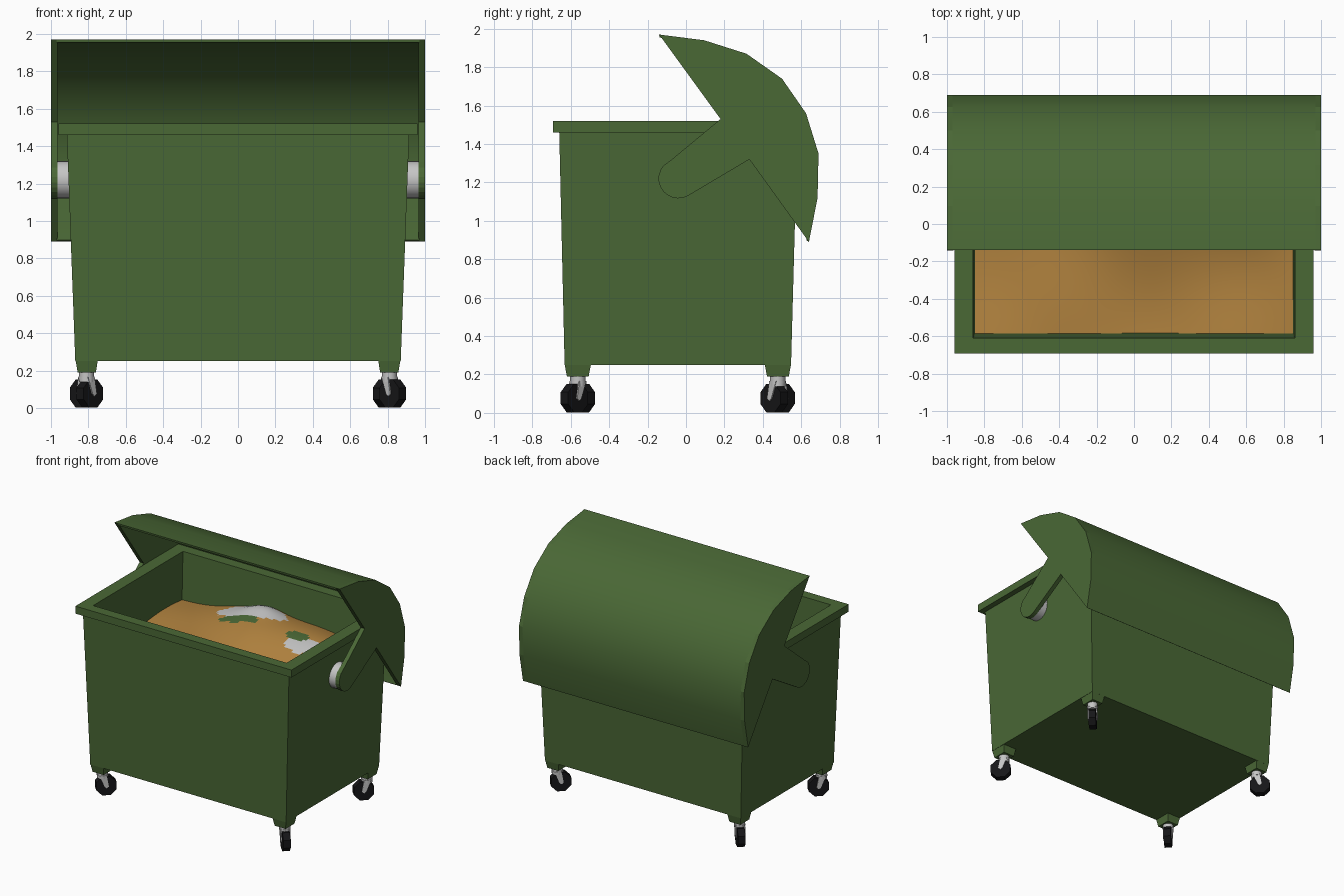
import bpy, bmesh, math
from mathutils import Matrix, Vector

if "Cube" in bpy.data.objects:
    bpy.data.objects.remove(bpy.data.objects["Cube"])


def material(name, rgb):
    m = bpy.data.materials.new(name)
    m.diffuse_color = (*rgb, 1)
    m.use_nodes = True
    m.node_tree.nodes["Principled BSDF"].inputs["Base Color"].default_value = m.diffuse_color
    return m


GREEN = material("bin green", (0.068, 0.138, 0.036))
GREY = material("metal grey", (0.56, 0.56, 0.56))
BLACK = material("rubber black", (0.008, 0.008, 0.009))
ORANGE = material("rubbish orange", (0.45, 0.23, 0.05))


def finish(name, bm, mats, angle=None, recalc=True):
    if recalc:
        bmesh.ops.recalc_face_normals(bm, faces=bm.faces)
    me = bpy.data.meshes.new(name)
    bm.to_mesh(me)
    bm.free()
    ob = bpy.data.objects.new(name, me)
    bpy.context.collection.objects.link(ob)
    for m in mats:
        me.materials.append(m)
    if angle:
        bpy.ops.object.select_all(action='DESELECT')
        ob.select_set(True)
        bpy.context.view_layer.objects.active = ob
        bpy.ops.object.shade_smooth_by_angle(angle=math.radians(angle))
    return ob


def rings(name, levels, mat):
    """Rectangular loops (x0, x1, y0, y1, z) joined in order, capped at both ends."""
    bm = bmesh.new()
    loops = [[bm.verts.new(p) for p in ((a, c, z), (b, c, z), (b, d, z), (a, d, z))]
             for a, b, c, d, z in levels]
    for lo, hi in zip(loops, loops[1:]):
        for i in range(4):
            j = (i + 1) % 4
            bm.faces.new((lo[i], lo[j], hi[j], hi[i]))
    bm.faces.new(loops[0])
    bm.faces.new(loops[-1])
    return finish(name, bm, [mat])


def prism(name, pts, x0, x1, mat, angle=None, matrix=None):
    """Profile in (y, z) extruded along x."""
    bm = bmesh.new()
    f = bm.faces.new([bm.verts.new((x0, y, z)) for y, z in pts])
    ext = bmesh.ops.extrude_face_region(bm, geom=[f])
    vs = [v for v in ext['geom'] if isinstance(v, bmesh.types.BMVert)]
    bmesh.ops.translate(bm, verts=vs, vec=(x1 - x0, 0, 0))
    if matrix:
        bm.transform(matrix)
    return finish(name, bm, [mat], angle)


def cylinder(name, r, depth, sides, matrix, mat, angle=None):
    bm = bmesh.new()
    bmesh.ops.create_cone(bm, cap_ends=True, segments=sides, radius1=r, radius2=r,
                          depth=depth, matrix=matrix)
    return finish(name, bm, [mat], angle)


# Container with thick rim and hollow inside
rings("container", [(-.87, .87, -.632, .547, .25), (-.915, .915, -.66, .58, 1.46),
                    (-.96, .96, -.692, .615, 1.46), (-.96, .96, -.692, .615, 1.52),
                    (-.86, .86, -.61, .53, 1.52), (-.83, .83, -.53, .45, .30)], GREEN)

# Rubbish heap: lumpy sheet with pale and green patches


def heap(x, y):
    z = 1.13 + 0.17 * math.exp(-((x - .05) / .55) ** 2 - ((y - .32) / .42) ** 2)
    z += 0.07 * math.exp(-((x - .65) / .3) ** 2 - ((y - .2) / .35) ** 2)
    z += 0.05 * math.exp(-((x + .08) / .16) ** 2 - ((y - .44) / .13) ** 2)
    return z + 0.014 * math.sin(7 * x + 1) * math.cos(6 * y + 2 * x)


bm = bmesh.new()
NX, NY = 64, 44
grid = []
for i in range(NX + 1):
    x = -.857 + 1.714 * i / NX
    col = []
    for j in range(NY + 1):
        y = -.60 + 1.12 * j / NY
        col.append(bm.verts.new((x, y, heap(x, y))))
    grid.append(col)
PATCHES = [(-.17, .25, .18, .05, 2), (.36, .24, .09, .06, 2),
           (-.15, .40, .30, .12, 1), (.46, .16, .14, .09, 1)]
for i in range(NX):
    for j in range(NY):
        f = bm.faces.new((grid[i][j], grid[i + 1][j], grid[i + 1][j + 1], grid[i][j + 1]))
        c = f.calc_center_median()
        for px, py, rx, ry, idx in PATCHES:
            if ((c.x - px) / rx) ** 2 + ((c.y - py) / ry) ** 2 < 1:
                f.material_index = idx
                break
finish("rubbish_heap", bm, [ORANGE, GREY, GREEN], 60, recalc=False)

# Lid: curved shell between two side plates that run down into pivot arms
arc = [(-.14, 1.97), (.095, 1.94), (.315, 1.87), (.50, 1.74),
       (.625, 1.56), (.69, 1.35), (.685, 1.12), (.64, .89)]
centre = Vector((-.04, 1.35))
inner = [Vector(p) + (centre - Vector(p)).normalized() * .016 for p in arc]
prism("lid_shell", arc + [tuple(p) for p in reversed(inner)], -.97, .97, GREEN, 30)

PIV = (-.04, 1.22)
tip = [(PIV[0] + .103 * math.cos(math.radians(a)), PIV[1] + .103 * math.sin(math.radians(a)))
       for a in range(300, 139, -16)]
side = arc + [(.33, 1.32)] + tip + [(-.08, 1.315), (.18, 1.53)]
for s, label in ((-1, "left"), (1, "right")):
    prism("lid_side_" + label, side, s * .965, s * 1.0, GREEN)
    # Pivot disc
    cylinder("pivot_" + label, .1, .09, 24,
             Matrix.Translation((s * .925, *PIV)) @ Matrix.Rotation(math.pi / 2, 4, 'Y'), GREY, 30)

# Corner feet and swivel casters, each wheel trailing at its own angle
corners = [("front_left", -1, -1, 45), ("front_right", 1, -1, -45),
           ("back_right", 1, 1, 225), ("back_left", -1, 1, 135)]
for label, sx, sy, ang in corners:
    yo, yi = (-.632, -.495) if sy < 0 else (.547, .41)
    t = .012 * sy

    def level(xo, xi, ya, yb, z):
        a, b = sorted((sx * xo, sx * xi))
        c, d = sorted((ya, yb))
        return (a, b, c, d, z)
    rings("foot_" + label, [level(.857, .76, yo - t, yi + t, .19),
                            level(.868, .75, yo, yi, .252)], GREEN)
    pos = Vector((sx * .81, -.563 if sy < 0 else .477, 0))
    cylinder("stem_" + label, .04, .06, 12, Matrix.Translation(pos + Vector((0, 0, .168))), GREY, 40)
    # local frame: y is the trailing direction, x the axle
    m = Matrix.Translation(pos) @ Matrix.Rotation(math.radians(ang - 90), 4, 'Z')
    cylinder("wheel_" + label, .08, .055, 8,
             m @ Matrix.Translation((0, .025, .077)) @ Matrix.Rotation(math.pi / 2, 4, 'Y')
             @ Matrix.Rotation(math.pi / 8, 4, 'Z'), BLACK)
    for k in (-1, 1):
        prism("fork_%s_%d" % (label, k), [(-.025, .165), (.025, .165), (.042, .075), (.025, .062), (.01, .075)],
              k * .029, k * .037, GREY, None, m)
    cylinder("fork_crown_" + label, .042, .014, 12, Matrix.Translation(pos + Vector((0, 0, .16))), GREY, 40)
